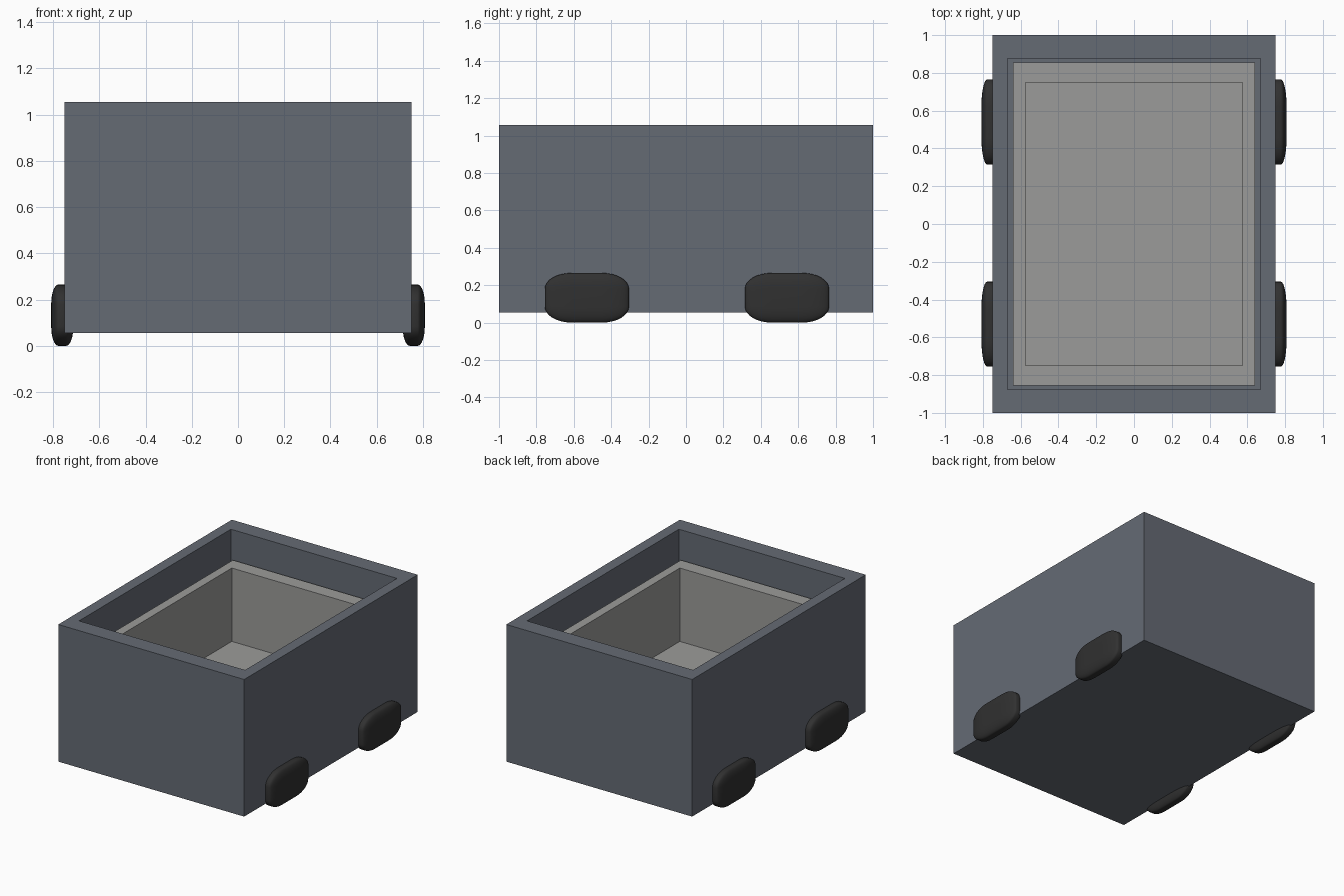
import bpy, bmesh

if "Cube" in bpy.data.objects:
    bpy.data.objects.remove(bpy.data.objects["Cube"])


def material(name, rgb):
    m = bpy.data.materials.new(name)
    m.diffuse_color = (*rgb, 1)
    m.use_nodes = True
    m.node_tree.nodes["Principled BSDF"].inputs["Base Color"].default_value = m.diffuse_color
    return m


SLATE = material("slate", (0.13, 0.145, 0.175))
GREY = material("grey", (0.33, 0.33, 0.32))
BLACK = material("black", (0.03, 0.03, 0.03))


def add_object(name, bm, mat):
    bmesh.ops.recalc_face_normals(bm, faces=bm.faces)
    me = bpy.data.meshes.new(name)
    bm.to_mesh(me)
    bm.free()
    ob = bpy.data.objects.new(name, me)
    bpy.context.collection.objects.link(ob)
    me.materials.append(mat)
    return ob


def open_box(name, outer, inner, bottom, floor, top, mat):
    """Thick-walled box, open at the top; outer and inner are half sizes."""
    bm = bmesh.new()
    levels = [(outer, bottom), (outer, top), (inner, top), (inner, floor)]
    rings = [[bm.verts.new((sx * h[0], sy * h[1], z))
              for sx, sy in ((-1, -1), (1, -1), (1, 1), (-1, 1))]
             for h, z in levels]
    for a, b in zip(rings, rings[1:]):
        for i in range(4):
            j = (i + 1) % 4
            bm.faces.new((a[i], a[j], b[j], b[i]))
    bm.faces.new(rings[0][::-1])
    bm.faces.new(rings[-1])
    return add_object(name, bm, mat)


# Outer tub and the lighter liner standing inside it with a narrow gap
open_box("outer_shell", (0.75, 1.0), (0.67, 0.875), 0.055, 0.19, 1.055, SLATE)
open_box("inner_liner", (0.64, 0.855), (0.575, 0.75), 0.19, 0.31, 0.845, GREY)


# Four soft rounded feet, partly sunk into the side walls
def foot(name, x, y):
    bm = bmesh.new()
    bmesh.ops.create_cube(bm, size=1)
    bmesh.ops.bevel(bm, geom=bm.edges[:], offset=0.32, segments=8,
                    profile=0.5, affect='EDGES')
    bmesh.ops.scale(bm, vec=(0.096, 0.45, 0.265), verts=bm.verts)
    bmesh.ops.translate(bm, vec=(x, y, 0.1325), verts=bm.verts)
    for f in bm.faces:
        f.smooth = True
    add_object(name, bm, BLACK)


for side, sx in (("left", -1), ("right", 1)):
    for end, y in (("front", -0.53), ("back", 0.54)):
        foot(f"{end}_{side}_foot", sx * 0.76, y)
